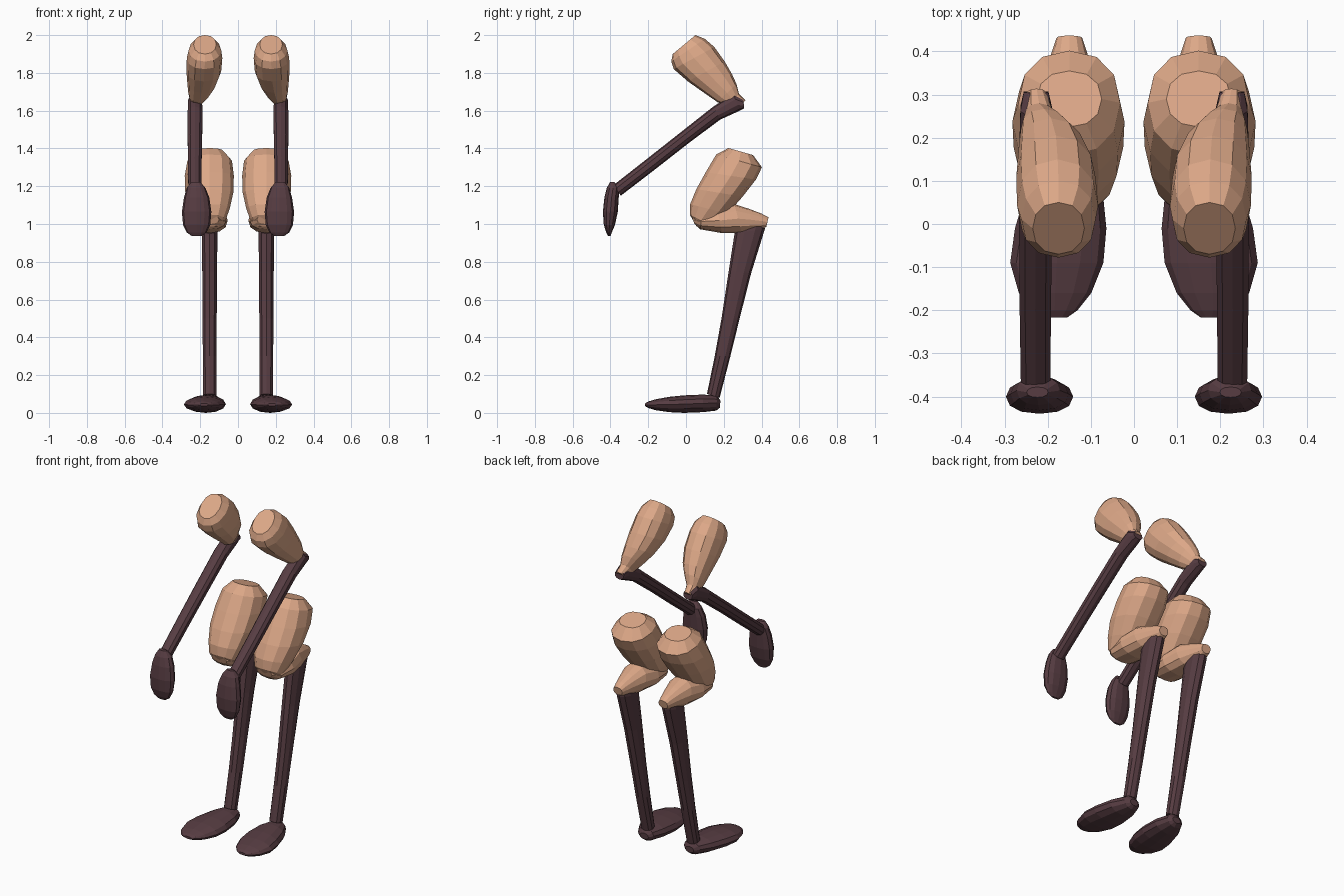
import bpy, bmesh, math


def material(name, rgb):
    m = bpy.data.materials.new(name)
    m.diffuse_color = (*rgb, 1)
    return m


TAN = material("tan skin", (0.72, 0.39, 0.245))
DARK = material("dark maroon", (0.095, 0.046, 0.055))


def limb(name, mat, rings, sides=12, power=0.9):
    """Loft rings given as (ya, za, yb, zb, x centre, x radius), mirrored across x = 0.
    Each ring spans from point a to point b in the side view."""
    bm = bmesh.new()
    loops = []
    for ya, za, yb, zb, xc, rx in rings:
        loop = []
        for i in range(sides):
            t = 2 * math.pi * i / sides
            c = math.copysign(abs(math.cos(t)) ** power, math.cos(t))
            s = math.copysign(abs(math.sin(t)) ** power, math.sin(t))
            loop.append(bm.verts.new((xc + rx * s,
                                      (ya + yb) / 2 + c * (ya - yb) / 2,
                                      (za + zb) / 2 + c * (za - zb) / 2)))
        loops.append(loop)
    for a, b in zip(loops, loops[1:]):
        for i in range(sides):
            j = (i + 1) % sides
            bm.faces.new((a[i], a[j], b[j], b[i]))
    bm.faces.new(loops[0])
    bm.faces.new(loops[-1])
    bmesh.ops.recalc_face_normals(bm, faces=bm.faces)
    me = bpy.data.meshes.new(name)
    bm.to_mesh(me)
    bm.free()
    me.materials.append(mat)
    ob = bpy.data.objects.new(name, me)
    bpy.context.collection.objects.link(ob)
    mod = ob.modifiers.new("mirror", 'MIRROR')
    mod.use_mirror_merge = False
    return ob


# Upper arms, tapering down to the elbow
limb("upper_arms", TAN, [
    (-0.070, 1.90, 0.050, 2.00, 0.175, 0.060),
    (-0.078, 1.86, 0.100, 1.98, 0.175, 0.086),
    (-0.065, 1.82, 0.150, 1.937, 0.177, 0.094),
    (0.010, 1.755, 0.205, 1.86, 0.181, 0.092),
    (0.095, 1.695, 0.245, 1.79, 0.192, 0.076),
    (0.167, 1.645, 0.267, 1.742, 0.208, 0.055),
    (0.220, 1.620, 0.280, 1.690, 0.220, 0.034),
    (0.285, 1.615, 0.314, 1.655, 0.226, 0.024)])

# Forearms
limb("forearms", DARK, [
    (0.304, 1.660, 0.308, 1.612, 0.227, 0.030),
    (0.250, 1.690, 0.285, 1.600, 0.227, 0.038),
    (0.145, 1.622, 0.180, 1.552, 0.227, 0.041),
    (-0.035, 1.480, 0.010, 1.425, 0.228, 0.040),
    (-0.200, 1.350, -0.160, 1.292, 0.229, 0.038),
    (-0.385, 1.205, -0.345, 1.150, 0.228, 0.036)], sides=10)

# Hands as flat paddles
limb("hands", DARK, [
    (-0.402, 1.222, -0.378, 1.222, 0.224, 0.025),
    (-0.420, 1.190, -0.352, 1.190, 0.222, 0.050),
    (-0.432, 1.140, -0.356, 1.140, 0.219, 0.067),
    (-0.440, 1.065, -0.361, 1.065, 0.219, 0.078),
    (-0.435, 0.995, -0.376, 0.995, 0.219, 0.072),
    (-0.422, 0.955, -0.393, 0.955, 0.219, 0.052),
    (-0.412, 0.936, -0.400, 0.936, 0.219, 0.025)])

# Bulky thighs
limb("thighs", TAN, [
    (0.225, 1.402, 0.355, 1.365, 0.150, 0.075),
    (0.160, 1.368, 0.402, 1.300, 0.150, 0.118),
    (0.105, 1.275, 0.370, 1.235, 0.152, 0.130),
    (0.055, 1.185, 0.300, 1.145, 0.152, 0.127),
    (0.022, 1.105, 0.220, 1.055, 0.150, 0.106),
    (0.020, 1.050, 0.140, 0.990, 0.150, 0.084),
    (0.055, 0.988, 0.100, 0.975, 0.150, 0.050)])

# Folded calves running back from the knee to the hock
limb("calves", TAN, [
    (0.028, 1.045, 0.045, 1.000, 0.150, 0.050),
    (0.085, 1.055, 0.075, 0.972, 0.150, 0.086),
    (0.165, 1.085, 0.190, 0.952, 0.150, 0.096),
    (0.257, 1.105, 0.295, 0.952, 0.150, 0.080),
    (0.335, 1.080, 0.355, 0.965, 0.150, 0.058),
    (0.400, 1.055, 0.408, 0.975, 0.150, 0.039),
    (0.437, 1.035, 0.425, 0.985, 0.150, 0.030)])

# Long shins
limb("shins", DARK, [
    (0.340, 1.030, 0.405, 1.015, 0.150, 0.038),
    (0.257, 0.950, 0.418, 0.975, 0.150, 0.043),
    (0.226, 0.750, 0.345, 0.740, 0.150, 0.041),
    (0.188, 0.500, 0.284, 0.500, 0.150, 0.039),
    (0.152, 0.300, 0.235, 0.300, 0.150, 0.038),
    (0.111, 0.100, 0.178, 0.080, 0.150, 0.037)], sides=10)

# Flat feet, widest ahead of the ankle
limb("feet", DARK, [
    (0.182, 0.065, 0.180, 0.028, 0.150, 0.028),
    (0.165, 0.092, 0.160, 0.012, 0.152, 0.052),
    (0.090, 0.097, 0.090, 0.004, 0.160, 0.086),
    (-0.010, 0.093, -0.010, 0.000, 0.170, 0.106),
    (-0.090, 0.085, -0.090, 0.004, 0.179, 0.108),
    (-0.160, 0.072, -0.160, 0.014, 0.183, 0.084),
    (-0.200, 0.060, -0.200, 0.026, 0.184, 0.053),
    (-0.217, 0.050, -0.217, 0.036, 0.180, 0.025)], power=1.0)
